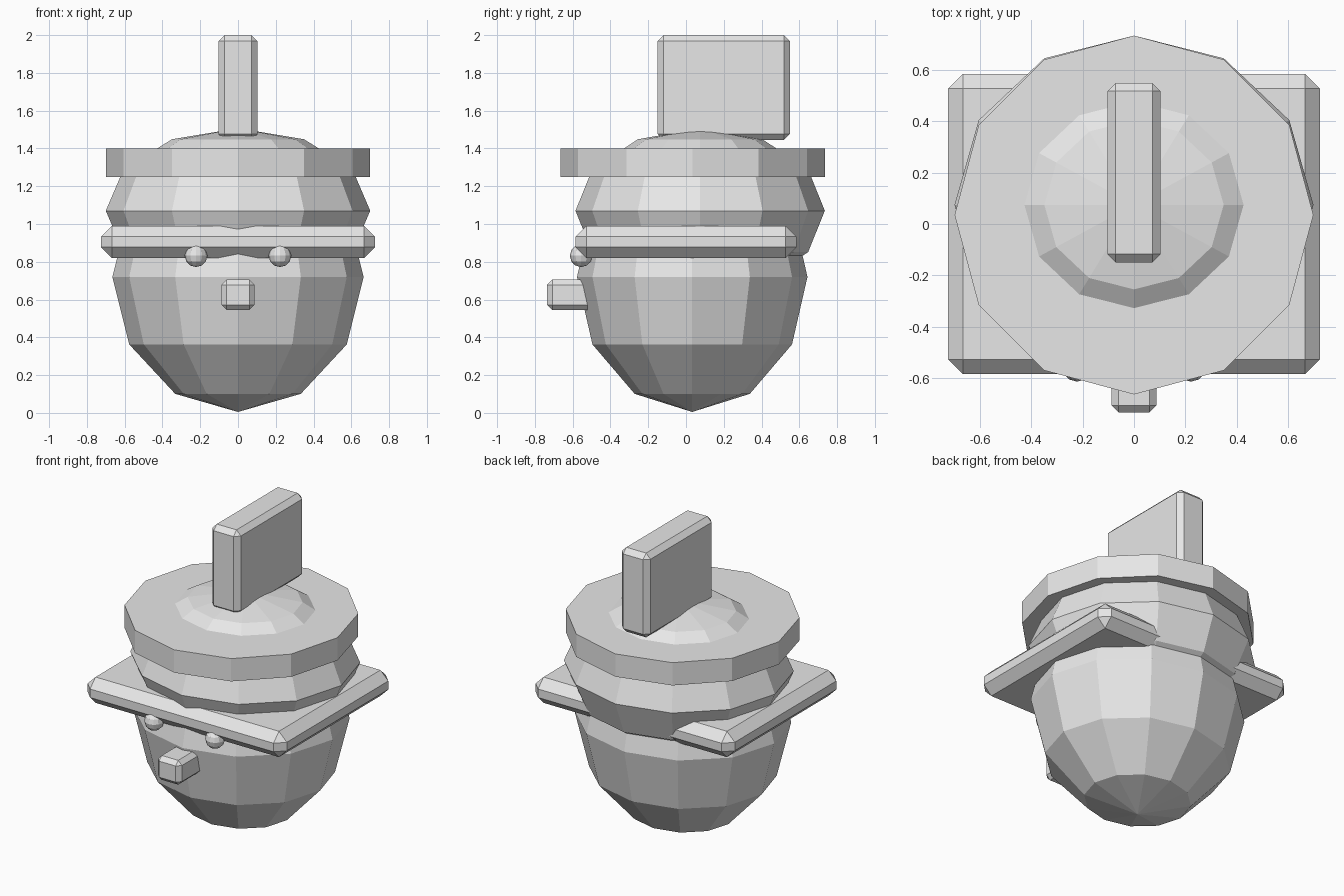
import bpy
import bmesh
from mathutils import Matrix, Vector

cube = bpy.data.objects.get("Cube")
if cube:
    bpy.data.objects.remove(cube)

grey = bpy.data.materials.new("plain grey")
grey.use_nodes = True
grey.diffuse_color = (0.8, 0.8, 0.8, 1)
grey.node_tree.nodes["Principled BSDF"].inputs["Base Color"].default_value = (0.8, 0.8, 0.8, 1)


def finish(name, bm, center, size):
    """Scale and place the mesh, then link it as a flat shaded object."""
    matrix = Matrix.Translation(center) @ Matrix.Diagonal(Vector(size).to_4d())
    bmesh.ops.transform(bm, matrix=matrix, verts=bm.verts)
    mesh = bpy.data.meshes.new(name)
    bm.to_mesh(mesh)
    bm.free()
    mesh.materials.append(grey)
    obj = bpy.data.objects.new(name, mesh)
    bpy.context.collection.objects.link(obj)
    return obj


def ball(name, center, radii):
    bm = bmesh.new()
    bmesh.ops.create_uvsphere(bm, u_segments=12, v_segments=6, radius=1)
    return finish(name, bm, center, radii)


def block(name, low, high, bevel):
    """Box between two corners with a single chamfer on every edge."""
    low, high = Vector(low), Vector(high)
    bm = bmesh.new()
    bmesh.ops.create_cube(bm, size=1)
    obj = finish(name, bm, (low + high) / 2, high - low)
    mod = obj.modifiers.new("chamfer", "BEVEL")
    mod.width = bevel
    mod.segments = 1
    mod.limit_method = "NONE"
    return obj


# Head and cap are low-poly ellipsoids
ball("head", (0, 0.033, 0.72), (0.665, 0.61, 0.715))
ball("cap", (0, 0.075, 1.07), (0.70, 0.66, 0.437))

# Twelve-sided disc around the cap
bm = bmesh.new()
bmesh.ops.create_cone(bm, cap_ends=True, segments=12, radius1=1, radius2=1, depth=1)
finish("cap_disc", bm, (0, 0.035, 1.325), (0.70, 0.70, 0.15))

# Square brim, top crest and nose
block("brim", (-0.725, -0.585, 0.82), (0.725, 0.585, 0.99), 0.057)
block("crest", (-0.104, -0.15, 1.445), (0.104, 0.55, 2.0), 0.032)
block("nose", (-0.087, -0.735, 0.545), (0.087, -0.48, 0.705), 0.027)

# Eyes
for side, sign in (("left", 1), ("right", -1)):
    ball(side + "_eye", (sign * 0.222, -0.555, 0.832), (0.06, 0.06, 0.06))
